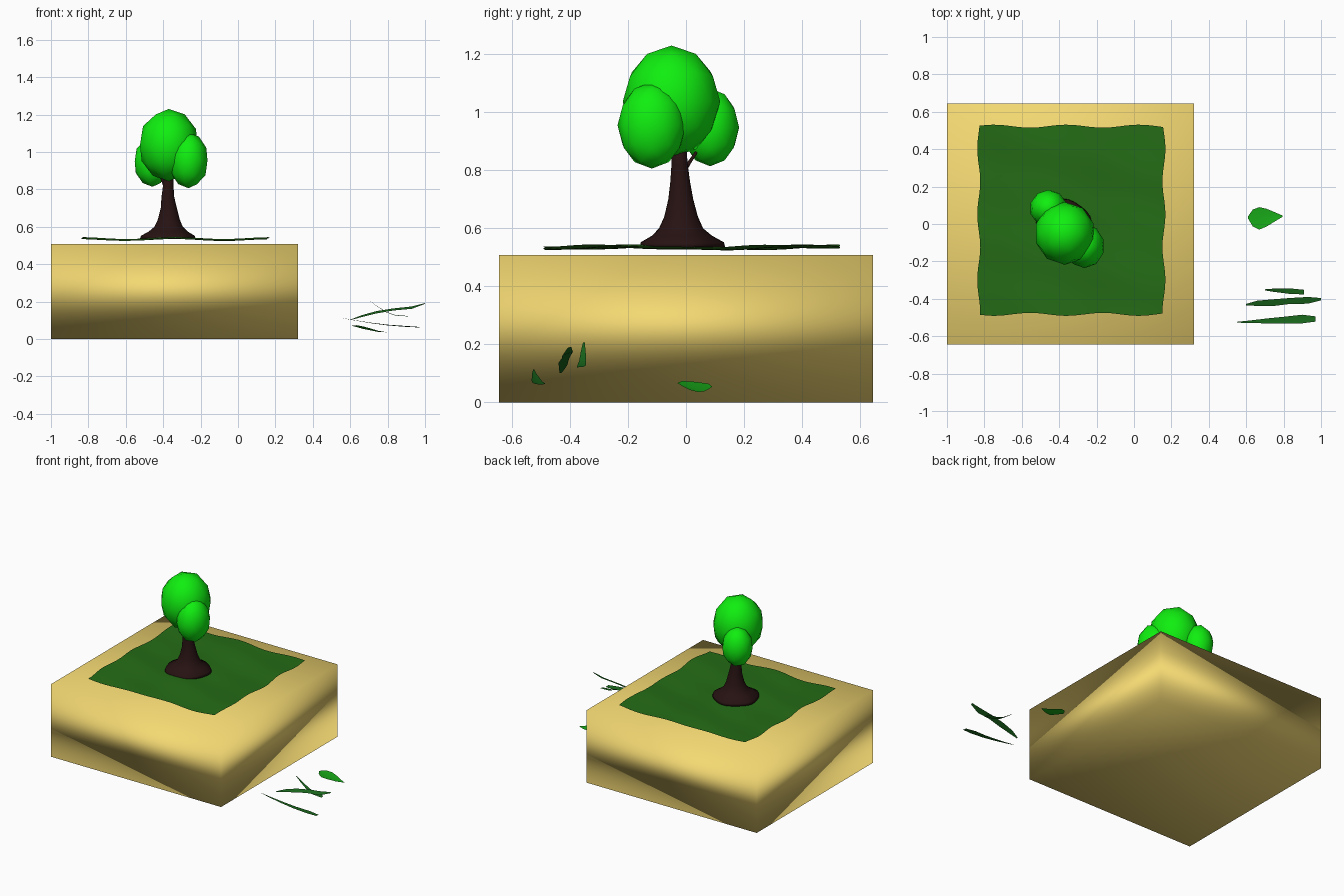
import bpy, math
from math import sin, cos, pi

if "Cube" in bpy.data.objects:
    bpy.data.objects.remove(bpy.data.objects["Cube"])


def material(name, rgb):
    m = bpy.data.materials.new(name)
    m.diffuse_color = (*rgb, 1)
    m.use_nodes = True
    m.node_tree.nodes["Principled BSDF"].inputs["Base Color"].default_value = m.diffuse_color
    return m


SAND = material("sand", (0.90, 0.69, 0.17))
GRASS = material("grass", (0.018, 0.15, 0.008))
BARK = material("bark", (0.02, 0.006, 0.006))
CROWN = material("crown", (0.005, 0.86, 0.005))
BLADE = material("blade", (0.01, 0.14, 0.012))
LEAF = material("leaf", (0.01, 0.42, 0.01))


def make(name, verts, faces, mat):
    me = bpy.data.meshes.new(name)
    me.from_pydata(verts, [], faces)
    me.materials.append(mat)
    me.shade_smooth()
    ob = bpy.data.objects.new(name, me)
    bpy.context.collection.objects.link(ob)
    return ob


def loft(name, rings, n, mat, lobes=0.0):
    """Stack of circular rings (x, y, z, radius) with capped ends."""
    v, f = [], []
    for k, (x, y, z, r) in enumerate(rings):
        for i in range(n):
            a = 2 * pi * i / n
            q = r * (1 + (lobes * sin(5 * a) if k < 3 else 0))
            v.append((x + q * cos(a), y + q * sin(a), z))
    for k in range(len(rings) - 1):
        for i in range(n):
            j = (i + 1) % n
            f.append((k * n + i, k * n + j, k * n + n + j, k * n + n + i))
    f.append(tuple(reversed(range(n))))
    f.append(tuple(range(len(v) - n, len(v))))
    return make(name, v, f, mat)


def ribbon(name, path, mat, tilt=0.0, fold=0.0):
    """Thin leaf strip: path of (x, y, z, half width), width across y."""
    v, f = [], []
    for x, y, z, w in path:
        v += [(x, y - w, z - w * tilt + w * fold), (x, y, z),
              (x, y + w, z + w * tilt + w * fold)]
    for k in range(len(path) - 1):
        a = 3 * k
        f += [(a, a + 3, a + 4, a + 1), (a + 1, a + 4, a + 5, a + 2)]
    return make(name, v, f, mat)


# Sand block, smooth shaded across its corners
bpy.ops.mesh.primitive_cube_add(size=1, location=(-0.34, 0, 0.254))
block = bpy.context.object
block.name = "sand_block"
block.scale = (1.32, 1.29, 0.508)
block.data.materials.append(SAND)
bpy.ops.object.shade_smooth()

# Wavy grass mat with an uneven outline
N = 28
verts, faces = [], []
for j in range(N + 1):
    for i in range(N + 1):
        u, w = 2 * i / N - 1, 2 * j / N - 1
        x = -0.335 + 0.495 * u + 0.008 * u ** 5 * sin(9 * w + 1)
        y = 0.02 + 0.503 * w + 0.008 * w ** 5 * sin(8 * u + 2)
        z = 0.534 + 0.005 * sin(6 * u + 1.6) + 0.004 * sin(5 * w - 2.6 + u) \
            + 0.002 * sin(11 * w + 3 * u)
        verts.append((x, y, z))
for j in range(N):
    for i in range(N):
        a = j * (N + 1) + i
        faces.append((a, a + 1, a + N + 2, a + N + 1))
make("grass_mat", verts, faces, GRASS)

# Trunk with flared foot, and a small side branch
loft("trunk", [(-0.375, -0.017, 0.535, 0.148), (-0.375, -0.017, 0.552, 0.143),
               (-0.373, -0.017, 0.575, 0.103), (-0.371, -0.017, 0.60, 0.076),
               (-0.37, -0.017, 0.64, 0.058), (-0.37, -0.018, 0.70, 0.043),
               (-0.375, -0.02, 0.76, 0.034), (-0.373, -0.022, 0.82, 0.028),
               (-0.37, -0.025, 0.92, 0.023)], 32, BARK, 0.03)
loft("side_branch", [(-0.38, -0.015, 0.785, 0.010), (-0.395, 0.01, 0.825, 0.008),
                     (-0.41, 0.037, 0.865, 0.006)], 10, BARK)

# Foliage clumps: centre and radii
for name, loc, rad in [
        ("crown_main", (-0.37, -0.05, 1.037), (0.162, 0.168, 0.193)),
        ("crown_front", (-0.264, -0.118, 0.955), (0.106, 0.118, 0.149)),
        ("crown_back", (-0.457, 0.083, 0.948), (0.1, 0.1, 0.134))]:
    bpy.ops.mesh.primitive_ico_sphere_add(subdivisions=2, radius=1, location=loc)
    ob = bpy.context.object
    ob.name = name
    ob.scale = rad
    ob.data.materials.append(CROWN)
    bpy.ops.object.shade_smooth()

# Loose grass blades beside the block
ribbon("blade_front", [(0.55, -0.525, 0.113, 0.002), (0.62, -0.523, 0.10, 0.007),
                       (0.71, -0.518, 0.085, 0.013), (0.80, -0.514, 0.073, 0.018),
                       (0.90, -0.508, 0.065, 0.023), (0.97, -0.508, 0.062, 0.014)],
       BLADE, -0.1, 0.1)
ribbon("blade_middle", [(0.60, -0.431, 0.102, 0.004), (0.66, -0.424, 0.122, 0.014),
                        (0.74, -0.421, 0.143, 0.018), (0.83, -0.412, 0.158, 0.016),
                        (0.93, -0.408, 0.168, 0.018), (1.0, -0.402, 0.190, 0.006)],
       BLADE, 0.35)
ribbon("blade_back", [(0.70, -0.352, 0.207, 0.003), (0.74, -0.354, 0.178, 0.008),
                      (0.79, -0.356, 0.145, 0.012), (0.84, -0.360, 0.127, 0.015),
                      (0.91, -0.364, 0.122, 0.012)], BLADE, 0.1)

# Broad loose leaf
ribbon("fallen_leaf", [(0.61, 0.035, 0.070, 0.006), (0.635, 0.032, 0.064, 0.045),
                       (0.67, 0.030, 0.054, 0.060), (0.71, 0.034, 0.046, 0.047),
                       (0.75, 0.038, 0.038, 0.026), (0.795, 0.042, 0.036, 0.003)],
       LEAF, -0.1, 0.12)
